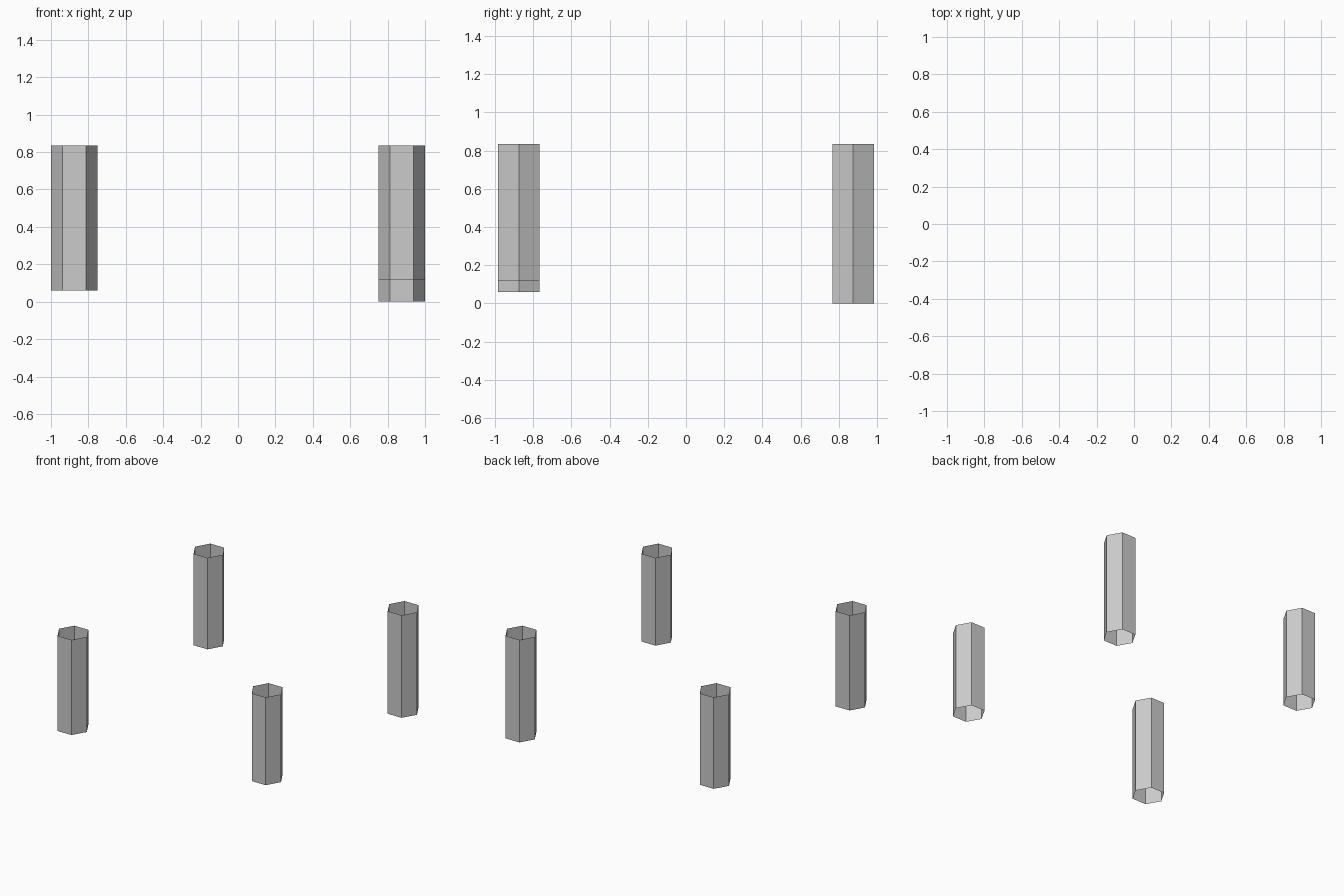
import bpy, bmesh
from math import cos, sin, pi

if "Cube" in bpy.data.objects:
    bpy.data.objects.remove(bpy.data.objects["Cube"])

TOP = 0.835      # shared height of the open rims
RADIUS = 0.125   # hexagon corner radius, corners pointing along x
OFFSET = 0.875   # distance of each post from the centre lines


def hex_tube(name, x, y, bottom):
    """Open-ended six-sided tube."""
    bm = bmesh.new()
    rings = [[bm.verts.new((RADIUS * cos(i * pi / 3), RADIUS * sin(i * pi / 3), z))
              for i in range(6)] for z in (bottom, TOP)]
    low, high = rings
    for i in range(6):
        j = (i + 1) % 6
        bm.faces.new((low[i], low[j], high[j], high[i]))
    mesh = bpy.data.meshes.new(name)
    bm.to_mesh(mesh)
    bm.free()
    obj = bpy.data.objects.new(name, mesh)
    obj.location = (x, y, 0)
    bpy.context.collection.objects.link(obj)
    return obj


# Four corner posts, each reaching down to a different level
for name, sx, sy, bottom in (
    ("front_left_post", -1, -1, 0.06),
    ("front_right_post", 1, -1, 0.12),
    ("back_left_post", -1, 1, 0.09),
    ("back_right_post", 1, 1, 0.0),
):
    hex_tube(name, sx * OFFSET, sy * OFFSET, bottom)
